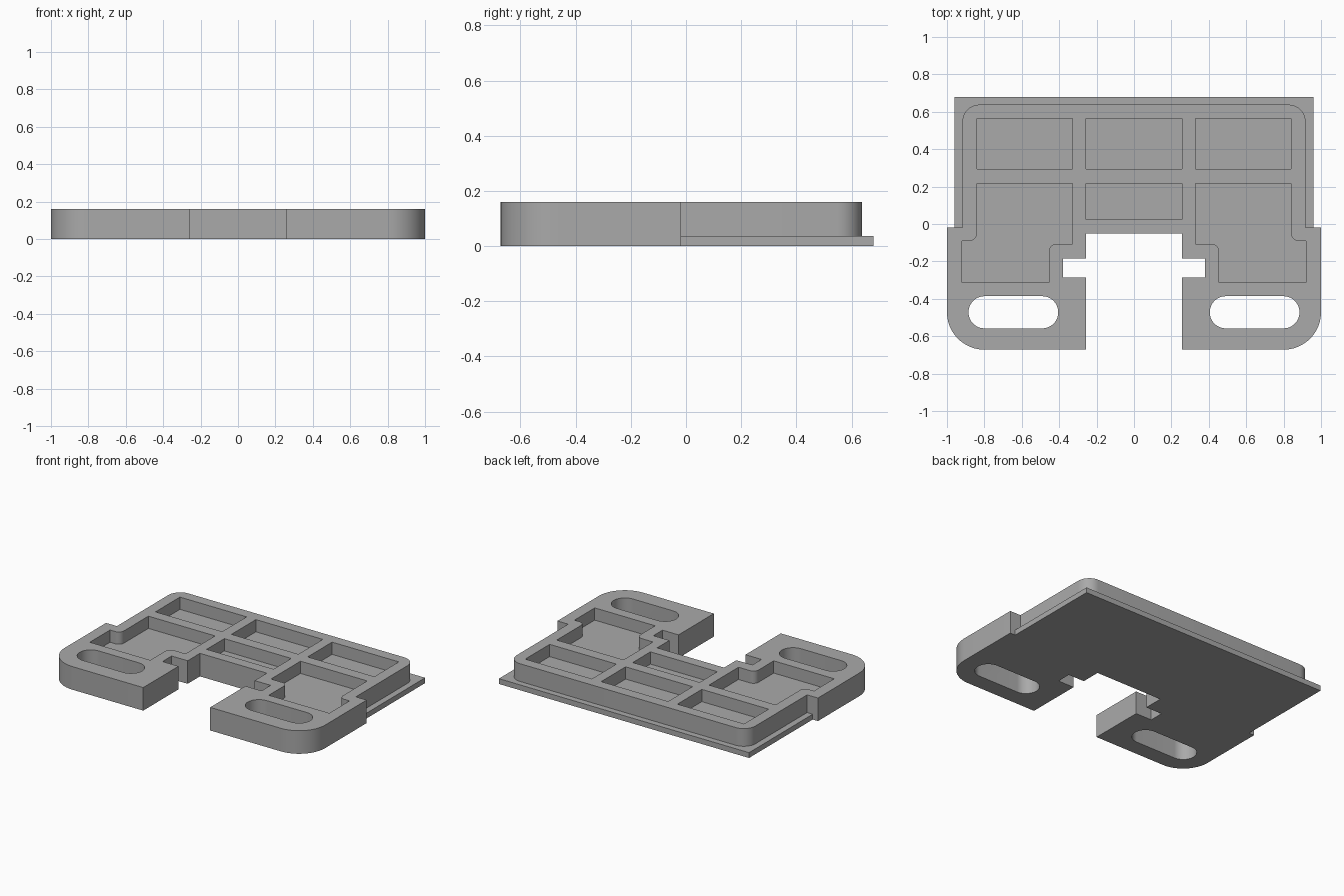
import bpy, bmesh, math
from mathutils import Vector

if "Cube" in bpy.data.objects:
    bpy.data.objects.remove(bpy.data.objects["Cube"])

TOP, FLANGE, FLOOR = 0.16, 0.037, 0.075

grey = bpy.data.materials.new("plain grey")
grey.use_nodes = True
grey.diffuse_color = (0.4, 0.4, 0.4, 1)
grey.node_tree.nodes["Principled BSDF"].inputs["Base Color"].default_value = (0.4, 0.4, 0.4, 1)


def rounded(corners, steps=12):
    """Outline from (x, y[, radius]) corners, with an arc at each radius."""
    pts = [Vector(c[:2]) for c in corners]
    out = []
    for i, c in enumerate(corners):
        p = pts[i]
        if len(c) < 3:
            out.append(p)
            continue
        a = (pts[i - 1] - p).normalized() * c[2]
        b = (pts[(i + 1) % len(pts)] - p).normalized() * c[2]
        for k in range(steps + 1):
            t = k / steps * math.pi / 2
            out.append(p + a * (1 - math.sin(t)) + b * (1 - math.cos(t)))
    return out


def mirrored(outline):
    return [(-p[0], *p[1:]) for p in reversed(outline)]


def box(x0, x1, y0, y1):
    return [(x0, y0), (x1, y0), (x1, y1), (x0, y1)]


def prism(name, outlines, z0, z1):
    bm = bmesh.new()
    for outline in outlines:
        face = bm.faces.new([bm.verts.new((p[0], p[1], z0)) for p in rounded(outline)])
        top = bmesh.ops.extrude_face_region(bm, geom=[face])["geom"]
        for v in top:
            if isinstance(v, bmesh.types.BMVert):
                v.co.z = z1
    bmesh.ops.recalc_face_normals(bm, faces=bm.faces)
    mesh = bpy.data.meshes.new(name)
    bm.to_mesh(mesh)
    bm.free()
    mesh.materials.append(grey)
    obj = bpy.data.objects.new(name, mesh)
    bpy.context.collection.objects.link(obj)
    return obj


def combine(target, tool, operation):
    mod = target.modifiers.new(tool.name, "BOOLEAN")
    mod.object, mod.operation, mod.solver = tool, operation, "EXACT"
    bpy.context.view_layer.objects.active = target
    bpy.ops.object.modifier_apply(modifier=mod.name)
    bpy.data.objects.remove(tool)


# Main plate with two front arms, notched on their inner sides
half = [(0.257, -0.05), (0.257, -0.185), (0.38, -0.185), (0.38, -0.285),
        (0.257, -0.285), (0.257, -0.672), (1, -0.672, 0.2), (1, -0.018),
        (0.917, -0.018), (0.917, 0.638, 0.09)]
plate = prism("mounting_plate", [half + mirrored(half)], 0, TOP)

# Thin flange around the rear
flange = prism("rear_flange", [box(-0.96, 0.96, 0, 0.68)], 0, FLANGE)
for v in flange.data.vertices:
    if v.co.y < 0.1:
        v.co.y = -0.03
combine(plate, flange, "UNION")

# Recessed pockets: rear row, middle front, and a stepped one on each side
side_rear = box(0.328, 0.84, 0.295, 0.563)
stepped = [(0.328, 0.217), (0.328, -0.107), (0.455, -0.107, 0.04), (0.455, -0.312),
           (0.919, -0.312), (0.919, -0.09), (0.84, -0.09, 0.04), (0.84, 0.217)]
pockets = [box(-0.257, 0.257, 0.295, 0.563), box(-0.257, 0.257, 0.023, 0.217),
           side_rear, mirrored(side_rear), stepped, mirrored(stepped)]
combine(plate, prism("pockets", pockets, FLOOR, TOP + 0.1), "DIFFERENCE")

# Rounded slots through the arms
slot = [(*p, 0.086) for p in box(0.405, 0.885, -0.558, -0.386)]
combine(plate, prism("slots", [slot, mirrored(slot)], -0.1, TOP + 0.1), "DIFFERENCE")

plate.select_set(True)
bpy.context.view_layer.objects.active = plate
bpy.ops.object.shade_smooth_by_angle(angle=math.radians(30))
